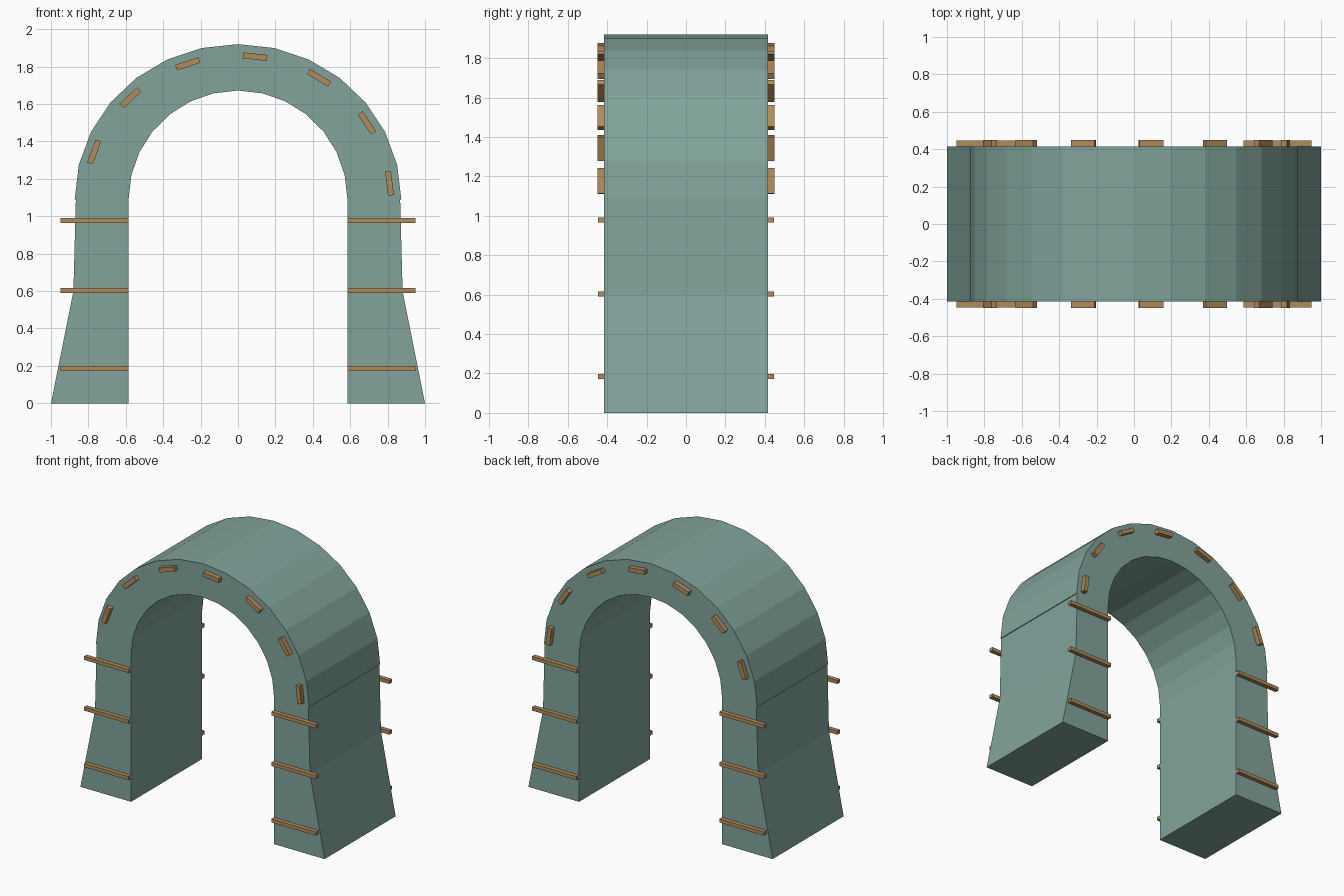
import bpy, bmesh
from math import sin, cos, pi, atan2
from mathutils import Matrix, Vector

old = bpy.data.objects.get("Cube")
if old:
    bpy.data.objects.remove(old, do_unlink=True)

SPRING = 1.09      # height where the arch starts
HALF_DEPTH = 0.415
INNER = 0.585
STEPS = 14


def material(name, rgb):
    m = bpy.data.materials.new(name)
    m.use_nodes = True
    m.diffuse_color = (*rgb, 1)
    m.node_tree.nodes["Principled BSDF"].inputs["Base Color"].default_value = (*rgb, 1)
    return m


stone = material("sage green", (0.22, 0.37, 0.33))
wood = material("tan wood", (0.45, 0.26, 0.10))


def finish(name, bm, mat):
    bmesh.ops.recalc_face_normals(bm, faces=bm.faces)
    mesh = bpy.data.meshes.new(name)
    bm.to_mesh(mesh)
    bm.free()
    mesh.materials.append(mat)
    obj = bpy.data.objects.new(name, mesh)
    bpy.context.collection.objects.link(obj)
    return obj


def extrude_profile(name, points, mat):
    """Extrude an x-z outline through the depth of the arch."""
    bm = bmesh.new()
    face = bm.faces.new([bm.verts.new((x, -HALF_DEPTH, z)) for x, z in points])
    new = bmesh.ops.extrude_face_region(bm, geom=[face])["geom"]
    verts = [v for v in new if isinstance(v, bmesh.types.BMVert)]
    bmesh.ops.translate(bm, verts=verts, vec=(0, 2 * HALF_DEPTH, 0))
    return finish(name, bm, mat)


def strip(name, center, length, width, thick, angle=0):
    """Wooden strip standing proud of the front or back face."""
    bm = bmesh.new()
    bmesh.ops.create_cube(bm, size=1)
    place = Matrix.Translation(Vector(center)) @ Matrix.Rotation(-angle, 4, 'Y')
    bm.transform(place @ Matrix.Diagonal((length, thick, width, 1)))
    return finish(name, bm, wood)


def half_ring(rx, rz):
    return [(rx * cos(pi * i / STEPS), SPRING + rz * sin(pi * i / STEPS))
            for i in range(STEPS + 1)]


# Vaulted top
extrude_profile("arch_vault", half_ring(0.873, 0.83) + half_ring(INNER, 0.582)[::-1], stone)

# Flared legs with their horizontal strips
for side, sx in (("left", 1), ("right", -1)):
    outline = [(INNER, 0), (1.0, 0), (0.88, 0.6), (0.867, SPRING), (INNER, SPRING)]
    extrude_profile(side + "_leg", [(sx * x, z) for x, z in outline], stone)
    for face, sy in (("front", -1), ("back", 1)):
        for z in (0.185, 0.603, 0.978):
            strip(f"{side}_{face}_leg_strip", (sx * 0.767, sy * 0.43, z), 0.364, 0.026, 0.032)

# Short strips following the curve on both faces
for face, sy in (("front", -1), ("back", 1)):
    for k in range(7):
        t = pi / STEPS * (0.5 + 2 * k)
        rx, rz = 0.815, 0.768
        strip(f"{face}_arch_strip", (rx * cos(t), sy * 0.432, SPRING + rz * sin(t)),
              0.13, 0.032, 0.036, atan2(rz * cos(t), -rx * sin(t)))
